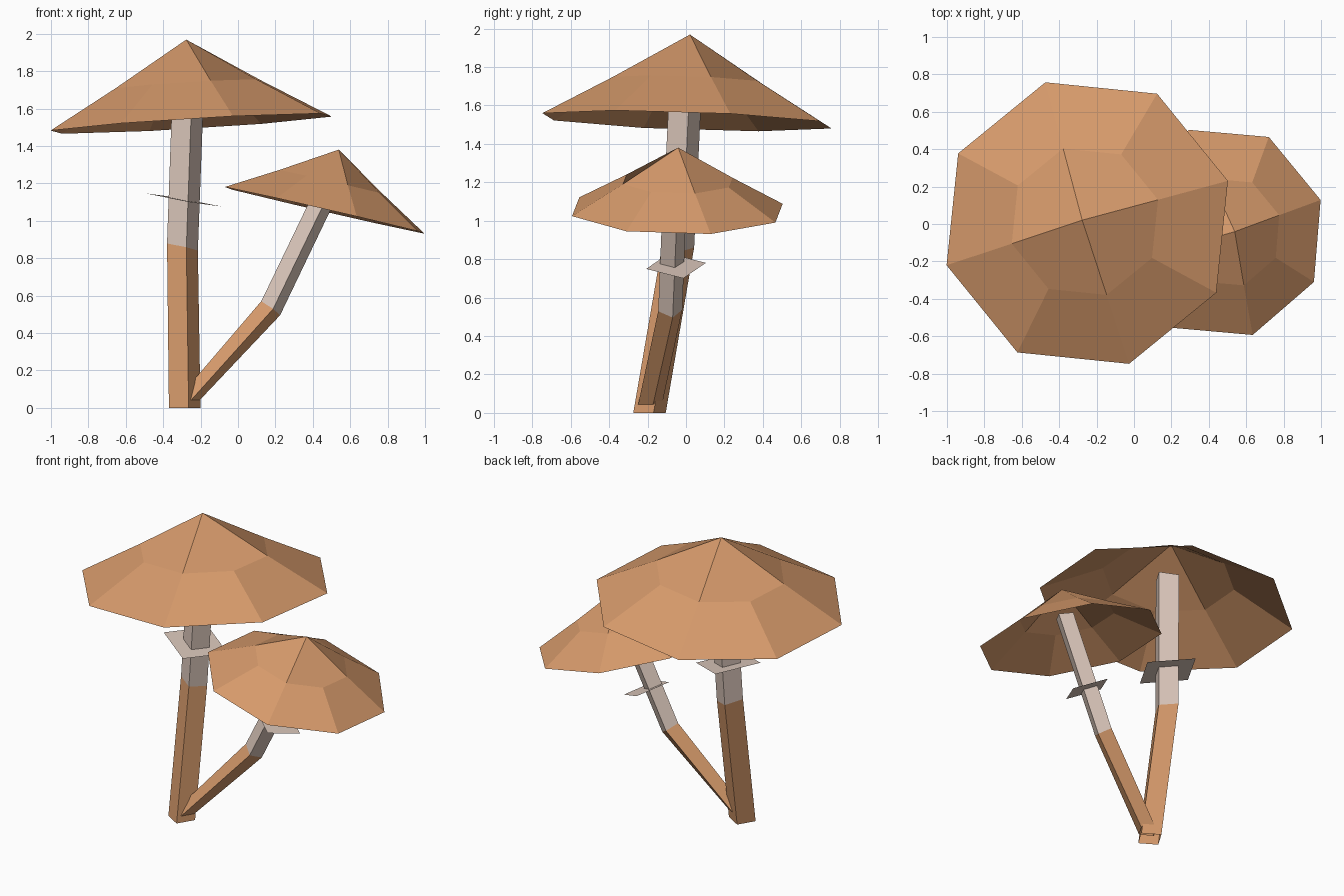
import bpy
import math
from mathutils import Vector

if "Cube" in bpy.data.objects:
    bpy.data.objects.remove(bpy.data.objects["Cube"])


def material(name, rgb):
    m = bpy.data.materials.new(name)
    m.diffuse_color = (*rgb, 1.0)
    m.use_nodes = True
    m.node_tree.nodes["Principled BSDF"].inputs["Base Color"].default_value = m.diffuse_color
    return m


BROWN = material("warm_brown", (0.672, 0.323, 0.147))
PALE = material("pale_stem", (0.70, 0.565, 0.491))


def ring(center, radius, count, angle, slope):
    """Regular polygon on a plane tilted by (dz/dx, dz/dy)."""
    c = Vector(center)
    sx, sy = slope
    n = Vector((-sx, -sy, 1)).normalized()
    dx, dy = math.cos(math.radians(angle)), math.sin(math.radians(angle))
    e = Vector((dx, dy, sx * dx + sy * dy)).normalized()
    f = n.cross(e)
    step = math.tau / count
    return [c + radius * (e * math.cos(i * step) + f * math.sin(i * step))
            for i in range(count)]


def build(name, verts, faces, mats, slots=None):
    me = bpy.data.meshes.new(name)
    me.from_pydata([tuple(v) for v in verts], [], faces)
    for m in mats:
        me.materials.append(m)
    for i, s in enumerate(slots or []):
        me.polygons[i].material_index = s
    me.update()
    ob = bpy.data.objects.new(name, me)
    bpy.context.collection.objects.link(ob)
    return ob


def cap(name, center, radius, height, angle, slope):
    """Eight-sided open cap: four quads at the peak, eight around the rim."""
    n = Vector((-slope[0], -slope[1], 1)).normalized()
    c = Vector(center)
    verts = [c + n * height]
    verts += ring(c + n * height * 0.465, radius * 0.52, 8, angle, slope)
    verts += ring(c, radius, 8, angle, slope)
    faces = [(0, 1 + i, 2 + i, 1 + (i + 2) % 8) for i in range(0, 8, 2)]
    for i in range(8):
        j = (i + 1) % 8
        faces.append((1 + i, 9 + i, 9 + j, 1 + j))
    build(name, verts, faces, [BROWN])


def stem(name, radius, angle, sections):
    """Square stem with one bend; brown below the bend, pale above."""
    verts = []
    for center, slope in sections:
        verts += ring(center, radius, 4, angle, slope)
    faces, slots = [], []
    for s in range(len(sections) - 1):
        for i in range(4):
            a, b = s * 4 + i, s * 4 + (i + 1) % 4
            faces.append((a, b, b + 4, a + 4))
            slots.append(s)
    build(name, verts, faces, [BROWN, PALE], slots)


def collar(name, center, radius, angle, slope):
    """Flat square skirt around the stem."""
    build(name, ring(center, radius, 4, angle, slope), [(0, 1, 2, 3)], [PALE])


# Large mushroom
cap("large_cap", (-0.25, 0.005, 1.52), 0.786, 0.45, 16.7, (0.06, -0.035))
stem("large_stem", 0.087, 14, [
    ((-0.285, -0.19, 0.0), (0, 0)),
    ((-0.297, -0.042, 0.86), (-0.22, -0.04)),
    ((-0.265, 0.0, 1.74), (0.06, -0.035))])
collar("large_collar", (-0.293, -0.03, 1.112), 0.212, 14, (-0.18, 0.03))

# Small leaning mushroom
cap("small_cap", (0.464, -0.045, 1.056), 0.575, 0.333, 18, (-0.23, -0.013))
stem("small_stem", 0.064, 14, [
    ((-0.265, -0.187, 0.043), (0, 0)),
    ((0.175, -0.082, 0.533), (-0.72, -0.08)),
    ((0.503, -0.055, 1.215), (-0.23, -0.013))])
collar("small_collar", (0.33, -0.052, 0.765), 0.16, 15, (-0.46, 0.0))
